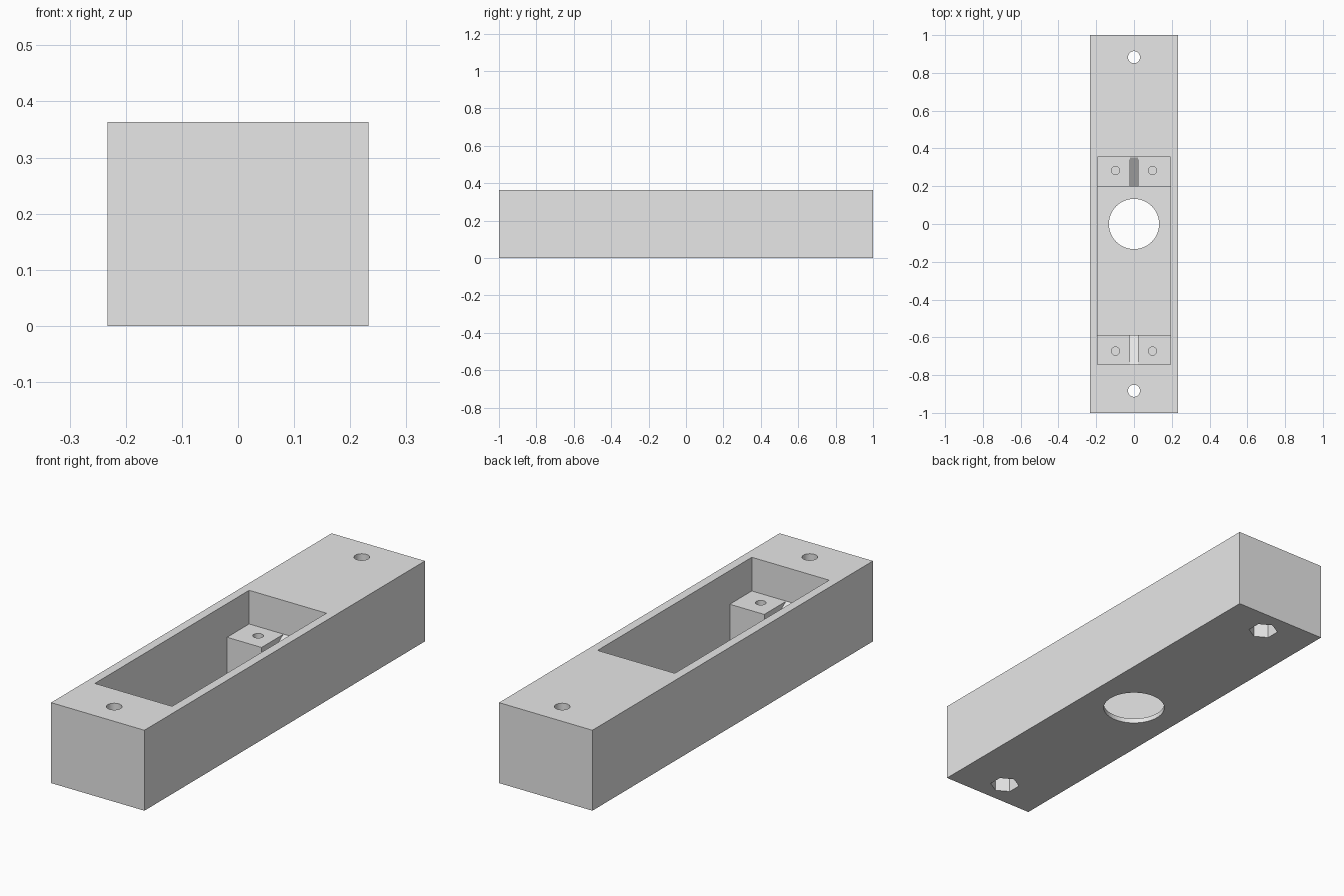
import bpy, bmesh, math

old = bpy.data.objects.get("Cube")
if old:
    bpy.data.objects.remove(old, do_unlink=True)

HALF_W, HEIGHT = 0.233, 0.363
FLOOR, LEDGE = 0.022, 0.211          # pocket floor and ledge heights
MID = -0.195                         # pocket centre along y
POCKET, WELL = 0.55, 0.393           # half lengths of pocket and deep well

grey = bpy.data.materials.new("plain_grey")
grey.use_nodes = True
grey.diffuse_color = (0.8, 0.8, 0.8, 1)
grey.node_tree.nodes["Principled BSDF"].inputs["Base Color"].default_value = (0.8, 0.8, 0.8, 1)


def finish(name, bm):
    bmesh.ops.recalc_face_normals(bm, faces=bm.faces)
    mesh = bpy.data.meshes.new(name)
    bm.to_mesh(mesh)
    bm.free()
    mesh.materials.append(grey)
    obj = bpy.data.objects.new(name, mesh)
    bpy.context.collection.objects.link(obj)
    return obj


def prism(name, profile, half):
    """Extrude a (y, z) profile symmetrically along x."""
    bm = bmesh.new()
    face = bm.faces.new([bm.verts.new((-half, y, z)) for y, z in profile])
    new = bmesh.ops.extrude_face_region(bm, geom=[face])["geom"]
    bmesh.ops.translate(bm, vec=(2 * half, 0, 0),
                        verts=[v for v in new if isinstance(v, bmesh.types.BMVert)])
    return finish(name, bm)


def drill(name, x, y, z0, z1, radius, sides=48):
    """Upright round or hexagonal cutter."""
    bm = bmesh.new()
    bmesh.ops.create_cone(bm, cap_ends=True, segments=sides, radius1=radius,
                          radius2=radius, depth=z1 - z0)
    if sides == 6:
        corner = max(bm.verts, key=lambda v: v.co.y)
        turn = math.pi / 2 - math.atan2(corner.co.y, corner.co.x)
        for v in bm.verts:
            a = math.atan2(v.co.y, v.co.x) + turn
            v.co.x, v.co.y = radius * math.cos(a), radius * math.sin(a)
    bmesh.ops.translate(bm, vec=(x, y, (z0 + z1) / 2), verts=bm.verts)
    return finish(name, bm)


# Solid housing block
housing = prism("housing", [(-1, 0), (1, 0), (1, HEIGHT), (-1, HEIGHT)], HALF_W)

# Pocket with a ledge at each end
top = HEIGHT + 0.1
cutters = [prism("pocket_cutter", [
    (MID - WELL, FLOOR), (MID + WELL, FLOOR), (MID + WELL, LEDGE), (MID + POCKET, LEDGE),
    (MID + POCKET, top), (MID - POCKET, top), (MID - POCKET, LEDGE), (MID - WELL, LEDGE)], 0.193)]

# Round opening through the floor
cutters.append(drill("floor_opening_cutter", 0, 0, -0.1, 0.1, 0.133, 64))

for s in (-1, 1):
    # Sloped channel in the ledge, falling towards the well
    outer, inner = MID + s * (POCKET - 0.002), MID + s * (WELL - 0.01)
    cutters.append(prism("channel_cutter", [
        (outer, LEDGE), (inner, LEDGE - 0.11), (inner, LEDGE + 0.03), (outer, LEDGE + 0.03)], 0.021))
    # Blind screw holes in the ledge
    for x in (-0.098, 0.098):
        cutters.append(drill("screw_hole_cutter", x, MID + s * 0.478, 0.06, LEDGE + 0.05, 0.022, 32))
    # Mounting hole with a hexagonal nut recess below
    cutters.append(drill("mounting_hole_cutter", 0, s * 0.883, -0.1, top, 0.032, 32))
    cutters.append(drill("nut_recess_cutter", 0, s * 0.883, -0.1, 0.12, 0.063, 6))

for c in cutters:
    mod = housing.modifiers.new(c.name, 'BOOLEAN')
    mod.operation, mod.solver, mod.object = 'DIFFERENCE', 'EXACT', c

# Bake the cuts and discard the cutters
bpy.context.view_layer.update()
deps = bpy.context.evaluated_depsgraph_get()
mesh = bpy.data.meshes.new_from_object(housing.evaluated_get(deps))
housing.modifiers.clear()
housing.data = mesh
mesh.name = "housing"
mesh.materials.clear()
mesh.materials.append(grey)
for p in mesh.polygons:
    p.material_index = 0
for c in cutters:
    bpy.data.objects.remove(c, do_unlink=True)

bpy.ops.object.select_all(action='DESELECT')
housing.select_set(True)
bpy.context.view_layer.objects.active = housing
bpy.ops.object.shade_smooth_by_angle(angle=math.radians(30))
